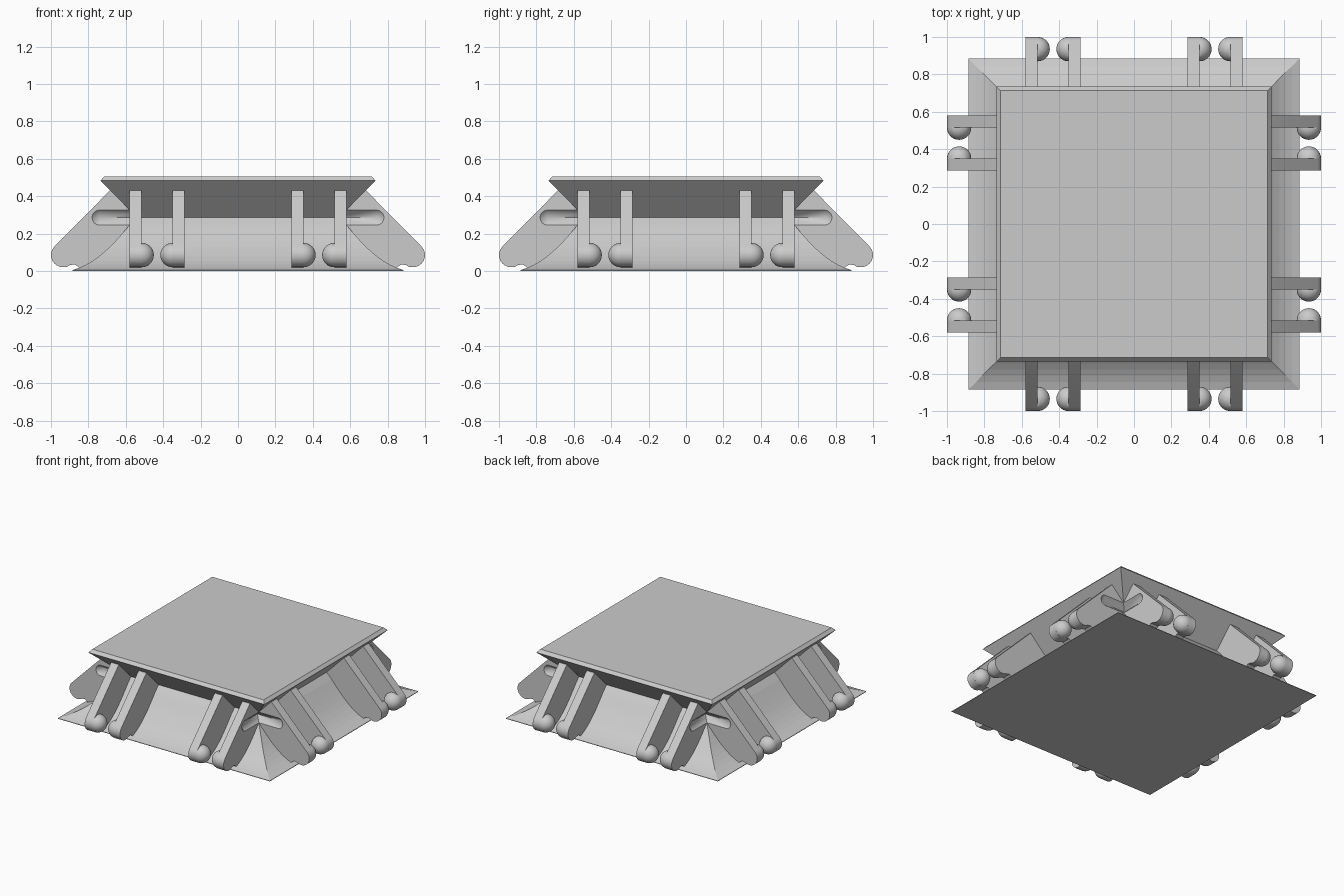
import bpy, bmesh
from math import sin, cos, pi, radians
from mathutils import Matrix

if "Cube" in bpy.data.objects:
    bpy.data.objects.remove(bpy.data.objects["Cube"])


def make_object(name, bm, smooth=False):
    bmesh.ops.recalc_face_normals(bm, faces=bm.faces[:])
    mesh = bpy.data.meshes.new(name)
    bm.to_mesh(mesh)
    bm.free()
    ob = bpy.data.objects.new(name, mesh)
    bpy.context.collection.objects.link(ob)
    if smooth:
        smooth_object(ob)
    return ob


def smooth_object(ob):
    bpy.ops.object.select_all(action='DESELECT')
    ob.select_set(True)
    bpy.context.view_layer.objects.active = ob
    bpy.ops.object.shade_smooth_by_angle(angle=radians(30))


def ring_copies(ob):
    # repeat one side's part around the other three sides
    for k in (1, 2, 3):
        c = ob.copy()
        c.matrix_world = Matrix.Rotation(k * pi / 2, 4, 'Z')
        bpy.context.collection.objects.link(c)


# Square body: flared foot, pinched neck, overhanging top plate
profile = [(0.885, 0), (0.885, 0.004)]
p0, p1, p2, p3 = (0.885, 0.004), (0.75, 0.045), (0.67, 0.14), (0.58, 0.245)
for i in range(1, 11):
    t = i / 10
    w = ((1 - t) ** 3, 3 * t * (1 - t) ** 2, 3 * t * t * (1 - t), t ** 3)
    profile.append(tuple(sum(a * p[j] for a, p in zip(w, (p0, p1, p2, p3))) for j in (0, 1)))
profile += [(0.54, 0.285), (0.735, 0.483), (0.715, 0.505)]
bm = bmesh.new()
rings = [[bm.verts.new((sx * h, sy * h, z)) for sx, sy in ((1, 1), (-1, 1), (-1, -1), (1, -1))]
         for h, z in profile]
for a, b in zip(rings, rings[1:]):
    for i in range(4):
        bm.faces.new((a[i], a[(i + 1) % 4], b[(i + 1) % 4], b[i]))
bm.faces.new(rings[0])
bm.faces.new(rings[-1])
make_object("body", bm)

# Arm outline, sloping down at 45 degrees to a round end
R, CX, CZ = 0.065, 0.935, 0.085
outline = [(0.5, 0.43), (0.685, 0.43)]
outline += [(CX + R * cos(a), CZ + R * sin(a))
            for a in (radians(45 - i * 180 / 16) for i in range(16))]
outline += [(0.873, 0.035), (0.845, 0.015), (0.8, 0.02), (0.5, 0.1)]


def make_arm(name, v0, v1):
    bm = bmesh.new()
    a = [bm.verts.new((x, v0, z)) for x, z in outline]
    b = [bm.verts.new((x, v1, z)) for x, z in outline]
    n = len(outline)
    for i in range(n):
        bm.faces.new((a[i], a[(i + 1) % n], b[(i + 1) % n], b[i]))
    bm.faces.new(a)
    bm.faces.new(b)
    return make_object(name, bm)


def cut_groove(arm, v):
    # V groove with a conical end, continuing the neck line into the arm
    bm = bmesh.new()
    for x in (0.4, 0.74):
        for dy in (-0.04, 0.04):
            bm.verts.new((x, v + dy, 0.285))
    for z in (0.245, 0.325):
        bm.verts.new((0.4, v, z))
    for i in range(17):
        a = -pi / 2 + pi * i / 16
        bm.verts.new((0.74 + 0.04 * cos(a), v, 0.285 + 0.04 * sin(a)))
    bmesh.ops.convex_hull(bm, input=bm.verts[:])
    cutter = make_object("groove_cutter", bm)
    cutter.hide_render = True
    mod = arm.modifiers.new("groove", 'BOOLEAN')
    mod.operation = 'DIFFERENCE'
    mod.solver = 'EXACT'
    mod.object = cutter
    dg = bpy.context.evaluated_depsgraph_get()
    mesh = bpy.data.meshes.new_from_object(arm.evaluated_get(dg))
    arm.modifiers.clear()
    arm.data = mesh
    bpy.data.objects.remove(cutter)


# Two forks per side, each with facing ball studs
for s in (-1, 1):
    for name, outer, inner, grooved in (("outer", 0.58, 0.515, True),
                                        ("inner", 0.285, 0.35, False)):
        arm = make_arm(name + "_arm", s * outer, s * inner)
        if grooved:
            cut_groove(arm, s * outer)
        smooth_object(arm)
        ring_copies(arm)
        bm = bmesh.new()
        place = Matrix.Translation((CX, s * inner, CZ)) @ Matrix.Rotation(pi / 2, 4, 'X')
        bmesh.ops.create_uvsphere(bm, u_segments=24, v_segments=16, radius=R, matrix=place)
        # keep only the half that stands out of the arm
        side = s if inner < 0.4 else -s
        bmesh.ops.bisect_plane(bm, geom=bm.verts[:] + bm.edges[:] + bm.faces[:],
                               plane_co=(0, s * inner, 0), plane_no=(0, -side, 0),
                               clear_outer=True)
        stud = make_object(name + "_ball_stud", bm, True)
        ring_copies(stud)
